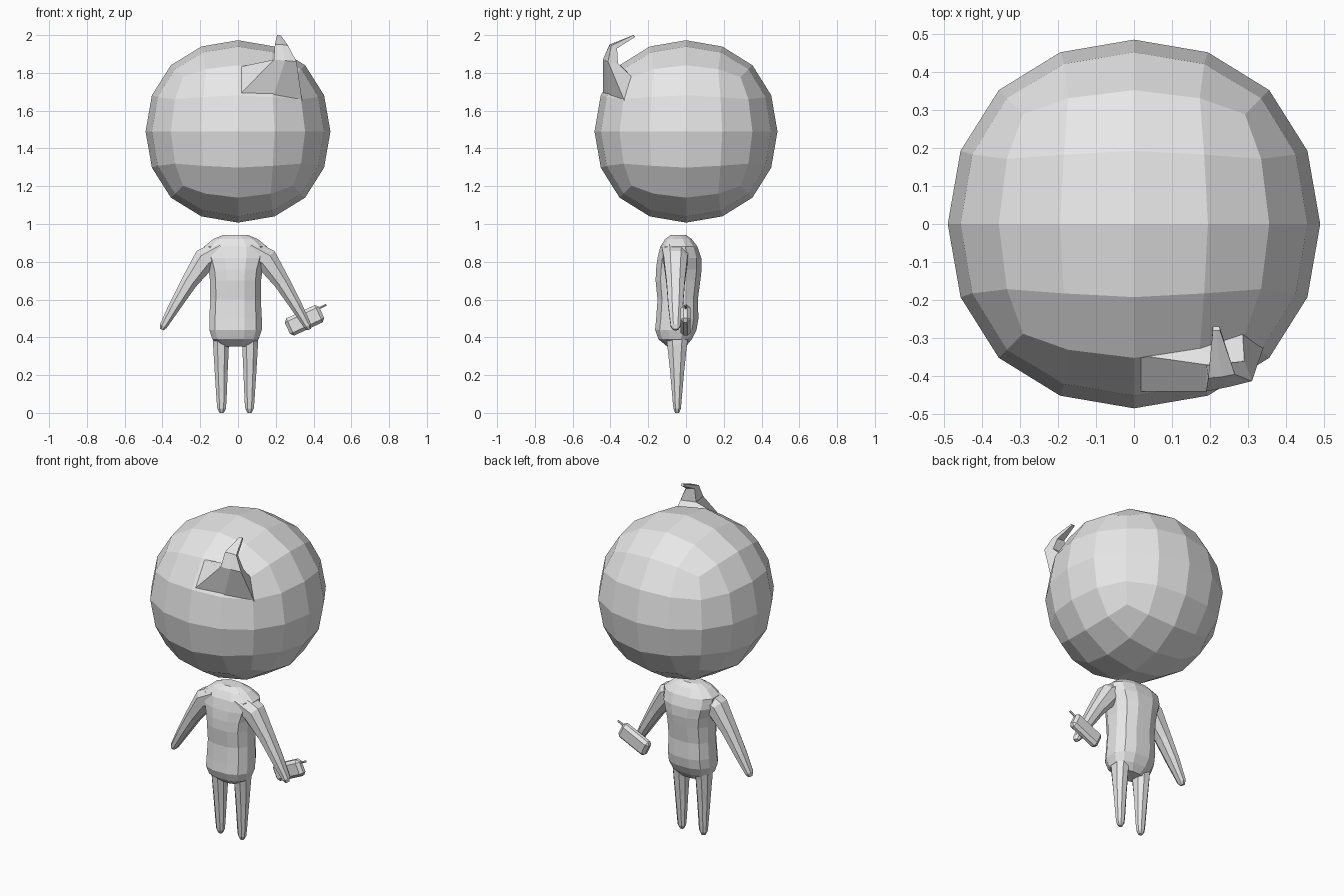
import bpy, bmesh, math
from mathutils import Vector, Matrix

if "Cube" in bpy.data.objects:
    bpy.data.objects.remove(bpy.data.objects["Cube"])

grey = bpy.data.materials.new("plain_grey")
grey.diffuse_color = (0.8, 0.8, 0.8, 1)
grey.use_nodes = True
grey.node_tree.nodes["Principled BSDF"].inputs["Base Color"].default_value = grey.diffuse_color


def finish(bm, name):
    bmesh.ops.recalc_face_normals(bm, faces=bm.faces)
    mesh = bpy.data.meshes.new(name)
    bm.to_mesh(mesh)
    bm.free()
    mesh.materials.append(grey)
    obj = bpy.data.objects.new(name, mesh)
    bpy.context.collection.objects.link(obj)
    return obj


def loft(name, rings):
    """Skin a list of equally long point rings and cap both ends."""
    bm = bmesh.new()
    loops = [[bm.verts.new(p) for p in ring] for ring in rings]
    n = len(loops[0])
    for a, b in zip(loops, loops[1:]):
        for i in range(n):
            j = (i + 1) % n
            bm.faces.new((a[i], a[j], b[j], b[i]))
    bm.faces.new(loops[0])
    bm.faces.new(loops[-1])
    return finish(bm, name)


def oval(center, u, v, n, power=1.0):
    """Oval ring spanned by u and v; power below 1 makes it boxier."""
    ring = []
    for i in range(n):
        a = 2 * math.pi * (i + 0.5) / n
        c, s = math.cos(a), math.sin(a)
        ring.append(Vector(center) + Vector(u) * math.copysign(abs(c) ** power, c)
                    + Vector(v) * math.copysign(abs(s) ** power, s))
    return ring


# Head: rounded cube with flat facets
bm = bmesh.new()
bmesh.ops.create_cube(bm, size=2, matrix=Matrix.Translation((0, 0, 1.49))
                      @ Matrix.Diagonal((0.583, 0.577, 0.575, 1)))
head = finish(bm, "head")
head.modifiers.new("round", "SUBSURF").levels = 2
head.modifiers["round"].render_levels = 2

# Horn: broad base on the forehead, narrowing and bending backwards
loft("horn", [
    [(0, -0.44, 1.675), (0.185, -0.405, 1.67), (0.34, -0.325, 1.65),
     (0.285, -0.28, 1.77), (0.165, -0.325, 1.82), (0, -0.343, 1.83)],
    [(0.19, -0.44, 1.87), (0.25, -0.428, 1.865), (0.31, -0.413, 1.86),
     (0.29, -0.36, 1.85), (0.24, -0.365, 1.855), (0.19, -0.37, 1.86)],
    [(0.195, -0.405, 1.95), (0.23, -0.402, 1.95), (0.265, -0.395, 1.945),
     (0.255, -0.365, 1.93), (0.23, -0.367, 1.935), (0.20, -0.37, 1.94)],
    [(0.207, -0.28, 2.0), (0.216, -0.28, 2.0), (0.226, -0.28, 1.999),
     (0.225, -0.27, 1.99), (0.216, -0.27, 1.99), (0.207, -0.27, 1.99)],
])

# Torso: height, half width, front y, back y
CX = -0.013
profile = [
    (0.352, 0.075, -0.10, 0.00), (0.39, 0.122, -0.145, 0.03),
    (0.44, 0.138, -0.163, 0.055), (0.50, 0.138, -0.157, 0.065),
    (0.60, 0.133, -0.150, 0.062), (0.70, 0.134, -0.160, 0.075),
    (0.76, 0.142, -0.158, 0.082), (0.82, 0.162, -0.150, 0.080),
    (0.88, 0.165, -0.135, 0.060), (0.92, 0.118, -0.110, 0.030),
    (0.942, 0.065, -0.080, 0.000),
]
k = 1 / math.cos(math.pi / 12)
loft("torso", [oval((CX, (f + b) / 2, z), (w * k, 0, 0), (0, (b - f) / 2 * k, 0), 12, 0.8)
               for z, w, f, b in profile])

# Arms: x, z, radius across, radius in depth
arm = [(0.07, 0.865, 0.060, 0.080), (0.163, 0.812, 0.067, 0.068),
       (0.247, 0.69, 0.046, 0.052), (0.322, 0.565, 0.034, 0.042),
       (0.382, 0.460, 0.022, 0.028), (0.390, 0.441, 0.011, 0.015)]
# Legs: z, x, half width, half depth
leg = [(0.46, 0.068, 0.058, 0.075), (0.36, 0.077, 0.045, 0.056),
       (0.22, 0.076, 0.037, 0.040), (0.06, 0.074, 0.028, 0.025),
       (0.022, 0.074, 0.024, 0.021), (0.0, 0.074, 0.012, 0.011)]
for side, s in (("left", -1), ("right", 1)):
    rings = []
    for i, (x, z, r, d) in enumerate(arm):
        p, q = arm[max(i - 1, 0)], arm[min(i + 1, len(arm) - 1)]
        t = Vector((q[0] - p[0], q[1] - p[1])).normalized()
        rings.append(oval((CX + s * x, -0.055, z), (-s * t.y * r, 0, t.x * r),
                          (0, d, 0), 8, 0.9))
    loft(side + "_arm", rings)
    loft(side + "_leg", [oval((CX + s * x, -0.047, z), (w, 0, 0), (0, d, 0), 8, 0.9)
                         for z, x, w, d in leg])

# Handheld device with a short aerial, tilted in the right hand
tilt = Matrix.Translation((0.352, -0.002, 0.49)) @ Matrix.Rotation(math.radians(-25), 4, "Y")
bm = bmesh.new()
bmesh.ops.create_cube(bm, size=1, matrix=tilt @ Matrix.Diagonal((0.2, 0.054, 0.1, 1)))
bmesh.ops.bevel(bm, geom=bm.edges[:], offset=0.017, segments=1, affect="EDGES")
finish(bm, "handheld_device")

bm = bmesh.new()
bmesh.ops.create_cone(bm, cap_ends=True, segments=6, radius1=0.007, radius2=0.006, depth=0.06,
                      matrix=tilt @ Matrix.Translation((0.11, 0, 0.026))
                      @ Matrix.Rotation(math.radians(90), 4, "Y"))
finish(bm, "device_aerial")
